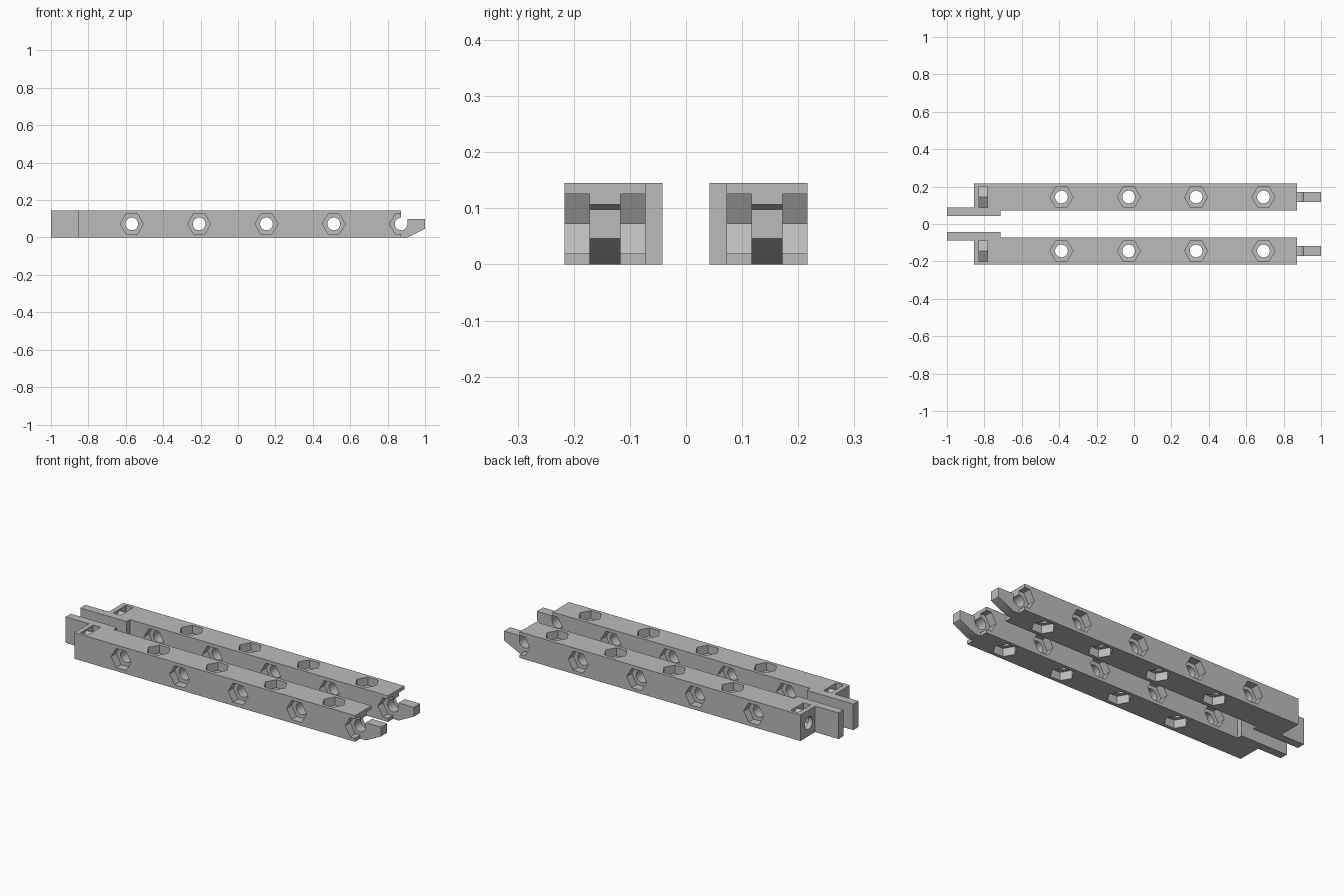
import bpy, bmesh, math
from mathutils import Matrix, Vector

if "Cube" in bpy.data.objects:
    bpy.data.objects.remove(bpy.data.objects["Cube"], do_unlink=True)

grey = bpy.data.materials.new("light_grey")
grey.use_nodes = True
COLOUR = (0.5, 0.5, 0.5, 1)
grey.diffuse_color = COLOUR
grey.node_tree.nodes["Principled BSDF"].inputs["Base Color"].default_value = COLOUR

SIZE = 0.145                 # square section of a beam
MID_Y, MID_Z = 0.1443, SIZE / 2
WEB = 0.0275                 # half thickness left between opposite hex recesses
HOLE, HEX = 0.034, 0.0615    # bolt hole radius, hex corner radius
LEFT, RIGHT = -0.856, 0.872
PITCH = 0.36


def finish(bm, name):
    bmesh.ops.recalc_face_normals(bm, faces=bm.faces)
    mesh = bpy.data.meshes.new(name)
    bm.to_mesh(mesh)
    bm.free()
    mesh.materials.append(grey)
    obj = bpy.data.objects.new(name, mesh)
    bpy.context.collection.objects.link(obj)
    return obj


def box(name, low, high):
    low, high = Vector(low), Vector(high)
    bm = bmesh.new()
    bmesh.ops.create_cube(bm, size=1, matrix=Matrix.Translation((low + high) / 2)
                          @ Matrix.Diagonal((*(high - low), 1)))
    return finish(bm, name)


def prism(name, axis, centre, radius, length, sides, turn=0):
    """Regular prism along an axis; with turn 0 a corner points along local x."""
    lay = {"x": Matrix.Rotation(math.pi / 2, 4, "Y"),
           "y": Matrix.Rotation(math.pi / 2, 4, "X"),
           "z": Matrix.Identity(4)}[axis]
    pts = [(radius * math.cos(turn + i * math.tau / sides),
            radius * math.sin(turn + i * math.tau / sides), -length / 2) for i in range(sides)]
    return extrude(name, pts, (0, 0, length), Matrix.Translation(centre) @ lay)


def extrude(name, points, vector, matrix=Matrix.Identity(4)):
    bm = bmesh.new()
    face = bm.faces.new([bm.verts.new(p) for p in points])
    out = bmesh.ops.extrude_face_region(bm, geom=[face])
    moved = [v for v in out["geom"] if isinstance(v, bmesh.types.BMVert)]
    bmesh.ops.translate(bm, verts=moved, vec=vector)
    bmesh.ops.transform(bm, matrix=matrix, verts=bm.verts)
    return finish(bm, name)


def combine(target, tool, operation):
    mod = target.modifiers.new("combine", "BOOLEAN")
    mod.operation, mod.solver, mod.object = operation, "EXACT", tool
    bpy.context.view_layer.update()
    mesh = bpy.data.meshes.new_from_object(target.evaluated_get(bpy.context.evaluated_depsgraph_get()))
    target.modifiers.clear()
    target.data = mesh
    bpy.data.objects.remove(tool, do_unlink=True)


# Square beam, offset tab at one end, hook at the other
beam = box("beam", (LEFT, MID_Y - SIZE / 2, 0), (RIGHT, MID_Y + SIZE / 2, SIZE))
combine(beam, box("tab", (-1, 0.042, 0), (-0.715, 0.087, SIZE)), "UNION")
lip = RIGHT + HOLE
profile = [(0.8, 0), (lip, 0), (1, 0.046), (1, 0.098), (lip, 0.098), (lip, MID_Z), (0.8, MID_Z)]
hook = extrude("hook", [(x, MID_Y - WEB, z) for x, z in profile], (0, 2 * WEB, 0))
combine(beam, hook, "UNION")

# Bolt holes with hex recesses on both sides, alternating sideways and upright
depth = 0.06
for axis, start, count in (("y", RIGHT - 4 * PITCH, 5), ("z", RIGHT - 3.5 * PITCH, 4)):
    for i in range(count):
        centre = Vector((start + i * PITCH, MID_Y, MID_Z))
        combine(beam, prism("bolt_hole", axis, centre, HOLE, 0.2, 32), "DIFFERENCE")
        for side in (-1, 1):
            spot = centre.copy()
            setattr(spot, axis, getattr(spot, axis) + side * (WEB + depth / 2))
            combine(beam, prism("hex_recess", axis, spot, HEX, depth, 6), "DIFFERENCE")

# End bolt hole and the nut slot that drops in from above
combine(beam, prism("end_hole", "x", (-0.8, MID_Y, MID_Z), HOLE, 0.13, 32), "DIFFERENCE")
nut = 0.0645
combine(beam, prism("nut_seat", "x", (-0.807, MID_Y, MID_Z), nut, 0.045, 6), "DIFFERENCE")
flat = nut * math.cos(math.pi / 6)
combine(beam, box("nut_slot", (-0.8295, MID_Y - flat, MID_Z), (-0.7845, MID_Y + flat, 0.2)),
        "DIFFERENCE")

# Smooth bores, sharp edges elsewhere, and the mirrored second beam
bpy.ops.object.select_all(action="DESELECT")
beam.select_set(True)
bpy.context.view_layer.objects.active = beam
bpy.ops.object.shade_smooth_by_angle(angle=math.radians(30))
beam.name = "back_beam"
front = beam.copy()
front.data = beam.data.copy()
front.data.transform(Matrix.Diagonal((1, -1, 1, 1)))
front.data.flip_normals()
front.name = "front_beam"
bpy.context.collection.objects.link(front)
